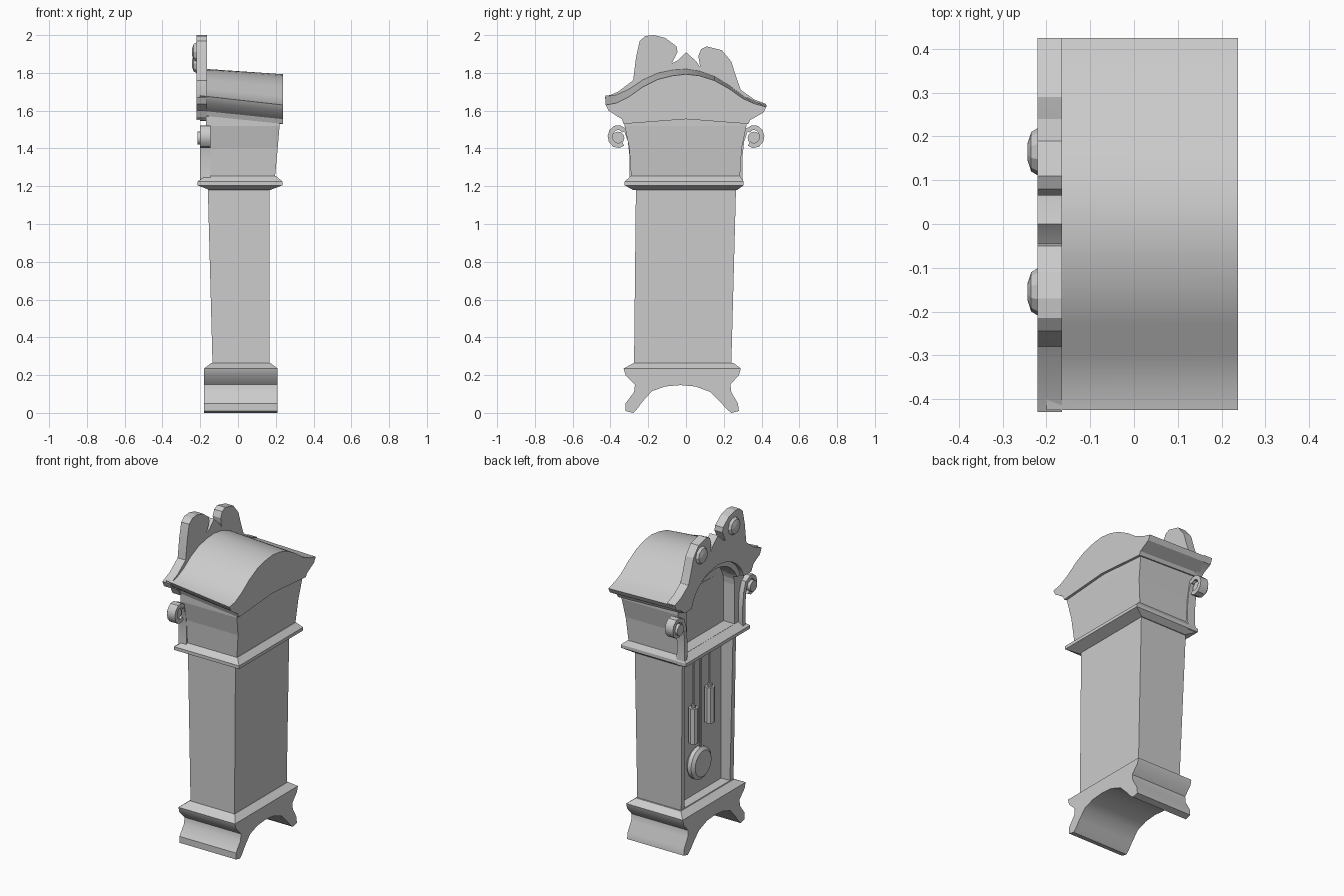
import bpy
import bmesh
from math import cos, sin, pi, radians

if "Cube" in bpy.data.objects:
    bpy.data.objects.remove(bpy.data.objects["Cube"])

grey = bpy.data.materials.new("plain grey")
grey.use_nodes = True
grey.diffuse_color = (0.6, 0.6, 0.6, 1)
grey.node_tree.nodes["Principled BSDF"].inputs["Base Color"].default_value = (0.6, 0.6, 0.6, 1)


def loft(name, rings):
    """Skin a stack of matching rings and cap both ends."""
    bm = bmesh.new()
    loops = [[bm.verts.new(p) for p in ring] for ring in rings]
    for a, b in zip(loops, loops[1:]):
        for i in range(len(a)):
            j = (i + 1) % len(a)
            bm.faces.new((a[i], a[j], b[j], b[i]))
    bm.faces.new(loops[0])
    bm.faces.new(loops[-1])
    bmesh.ops.recalc_face_normals(bm, faces=bm.faces)
    mesh = bpy.data.meshes.new(name)
    bm.to_mesh(mesh)
    bm.free()
    mesh.materials.append(grey)
    ob = bpy.data.objects.new(name, mesh)
    bpy.context.collection.objects.link(ob)
    return ob


def prism(name, profile, x0, x1, lift=lambda y: 0):
    """Extrude a (y, z) profile along x; lift raises the x0 end."""
    return loft(name, [[(x0, y, z + lift(y)) for y, z in profile],
                       [(x1, y, z) for y, z in profile]])


def rect_stack(name, levels):
    """Stack rectangles given as (x0, x1, y0, y1, z)."""
    return loft(name, [[(a, c, z), (b, c, z), (b, d, z), (a, d, z)] for a, b, c, d, z in levels])


def circle(cy, cz, r, n):
    return [(cy + r * cos(2 * pi * i / n), cz + r * sin(2 * pi * i / n)) for i in range(n)]


def arch(half, bottom, spring, top, n=16):
    """Round-headed opening, listed from lower right to lower left."""
    curve = [(half * cos(pi * i / n), spring + (top - spring) * sin(pi * i / n)) for i in range(n + 1)]
    return [(half, bottom)] + curve + [(-half, bottom)]


def select(ob):
    bpy.ops.object.select_all(action="DESELECT")
    ob.select_set(True)
    bpy.context.view_layer.objects.active = ob


def smooth(ob, angle=32):
    select(ob)
    bpy.ops.object.shade_smooth_by_angle(angle=radians(angle))


def cut(ob, cutter):
    mod = ob.modifiers.new("recess", "BOOLEAN")
    mod.operation = "DIFFERENCE"
    mod.solver = "EXACT"
    mod.object = cutter
    select(ob)
    bpy.ops.object.modifier_apply(modifier=mod.name)


# Footed base with an arched tunnel, and its sloped top
base = prism("base", [
    (-.33, .235), (-.32, .2), (-.27, .15), (-.275, .11), (-.32, .05), (-.32, .01), (-.28, 0),
    (-.26, .02), (-.23, .06), (-.18, .115), (-.11, .14), (-.03, .147), (.05, .14), (.13, .11),
    (.18, .06), (.215, .02), (.24, 0), (.28, .01), (.275, .05), (.24, .11), (.235, .15),
    (.28, .2), (.29, .235)], -.18, .21)
smooth(base)
rect_stack("base_top", [(-.18, .21, -.33, .29, .235), (-.14, .17, -.275, .25, .265)])

# Trunk with an open front
trunk = rect_stack("trunk", [(-.135, .168, -.275, .24, .26), (-.16, .168, -.265, .265, 1.2)])
trunk_recess = rect_stack("trunk_recess", [(-.4, -.075, -.24, .21, .268), (-.4, -.075, -.235, .235, 1.17)])

# Hood moulding and hood
rect_stack("hood_moulding", [
    (-.15, .17, -.28, .27, 1.18), (-.215, .235, -.325, .305, 1.205),
    (-.215, .235, -.325, .305, 1.225), (-.17, .2, -.29, .285, 1.255)])
hood = rect_stack("hood", [
    (-.17, .195, -.29, .285, 1.24), (-.17, .21, -.3, .295, 1.4),
    (-.17, .22, -.325, .32, 1.52), (-.17, .22, -.325, .32, 1.57)])

# Bell-curved roof, rising a little towards the dial side
roof = prism("roof", [
    (-.33, 1.53), (-.34, 1.555), (-.41, 1.6), (-.425, 1.63), (-.37, 1.64), (-.3, 1.675),
    (-.23, 1.725), (-.15, 1.765), (-.07, 1.785), (0, 1.793), (.07, 1.785), (.15, 1.76),
    (.23, 1.715), (.3, 1.665), (.36, 1.638), (.425, 1.62), (.41, 1.59), (.34, 1.55),
    (.33, 1.53), (0, 1.555)], -.2, .238, lambda y: .03 - .045 * y)

# Pediment board with two scroll horns and a centre point
outline = [
    (.33, 1.55), (.35, 1.57), (.41, 1.6), (.425, 1.635), (.36, 1.66), (.29, 1.71), (.265, 1.78),
    (.24, 1.86), (.19, 1.92), (.11, 1.94), (.08, 1.925), (.065, 1.89), (.075, 1.83),
    (.055, 1.86), (0, 1.91), (-.045, 1.865), (-.075, 1.85), (-.045, 1.91), (-.05, 1.94),
    (-.11, 1.985), (-.17, 2), (-.215, 1.995), (-.245, 1.97), (-.265, 1.88), (-.28, 1.76),
    (-.36, 1.7), (-.43, 1.67), (-.415, 1.635), (-.35, 1.6), (-.33, 1.56)]
pediment = prism("pediment", outline, -.22, -.165)

# Arched dial opening, stepped at the board
dial_recess = prism("dial_recess", arch(.235, 1.256, 1.5, 1.69), -.4, -.095)
arch_step = prism("arch_step", arch(.265, 1.25, 1.5, 1.725), -.4, -.195)
for part in (hood, roof, pediment):
    cut(part, dial_recess)
for part in (roof, pediment):
    cut(part, arch_step)
cut(trunk, trunk_recess)
for cutter in (trunk_recess, dial_recess, arch_step):
    bpy.data.objects.remove(cutter)
smooth(roof)
smooth(pediment, 20)

# Horn bosses
for side, cy, cz in (("right", -.155, 1.91), ("left", .165, 1.85)):
    loft("horn_boss_" + side, [[(x, y, z) for y, z in circle(cy, cz, r, 10)]
                               for x, r in ((-.21, .06), (-.235, .045), (-.243, .02))])

# Curled brackets beside the hood
path = [(.29, 1.2), (.285, 1.27), (.285, 1.35), (.295, 1.44), (.315, 1.495)]
path += [(.36 + .042 * cos(a), 1.463 + .048 * sin(a))
         for a in [radians(135 - 33 * i) for i in range(9)]]
for side, s in (("right", -1), ("left", 1)):
    rings = []
    for i, (y, z) in enumerate(path):
        (ya, za), (yb, zb) = path[max(i - 1, 0)], path[min(i + 1, len(path) - 1)]
        length = ((yb - ya) ** 2 + (zb - za) ** 2) ** .5
        ny, nz = -(zb - za) / length * .013, (yb - ya) / length * .013
        rings.append([(x, s * (y + k * ny), z + k * nz)
                      for x, k in ((-.2, -1), (-.145, -1), (-.145, 1), (-.2, 1))])
    smooth(loft("bracket_" + side, rings))
    smooth(prism("bracket_eye_" + side, circle(s * .36, 1.455, .034, 12), -.215, -.16))

# Pendulum and two hanging weights
smooth(loft("pendulum_bob", [[(x, y, z) for y, z in circle(.015, .47, r, 20)]
                             for x, r in ((-.075, .085), (-.09, .1), (-.115, .1), (-.13, .08))]))


def rod(name, y, z0, z1, r, n):
    return loft(name, [[(-.108 + a, y + b, z) for a, b in circle(0, 0, r, n)] for z in (z0, z1)])


rod("pendulum_rod", .015, .55, 1.19, .007, 6)
for side, y, z in (("right", -.08, .8), ("left", .08, .73)):
    smooth(rod("weight_" + side, y, z - .11, z + .11, .029, 8))
    rod("weight_cap_" + side, y, z + .11, z + .13, .015, 8)
    rod("weight_cable_" + side, y, z + .12, 1.19, .007, 6)
